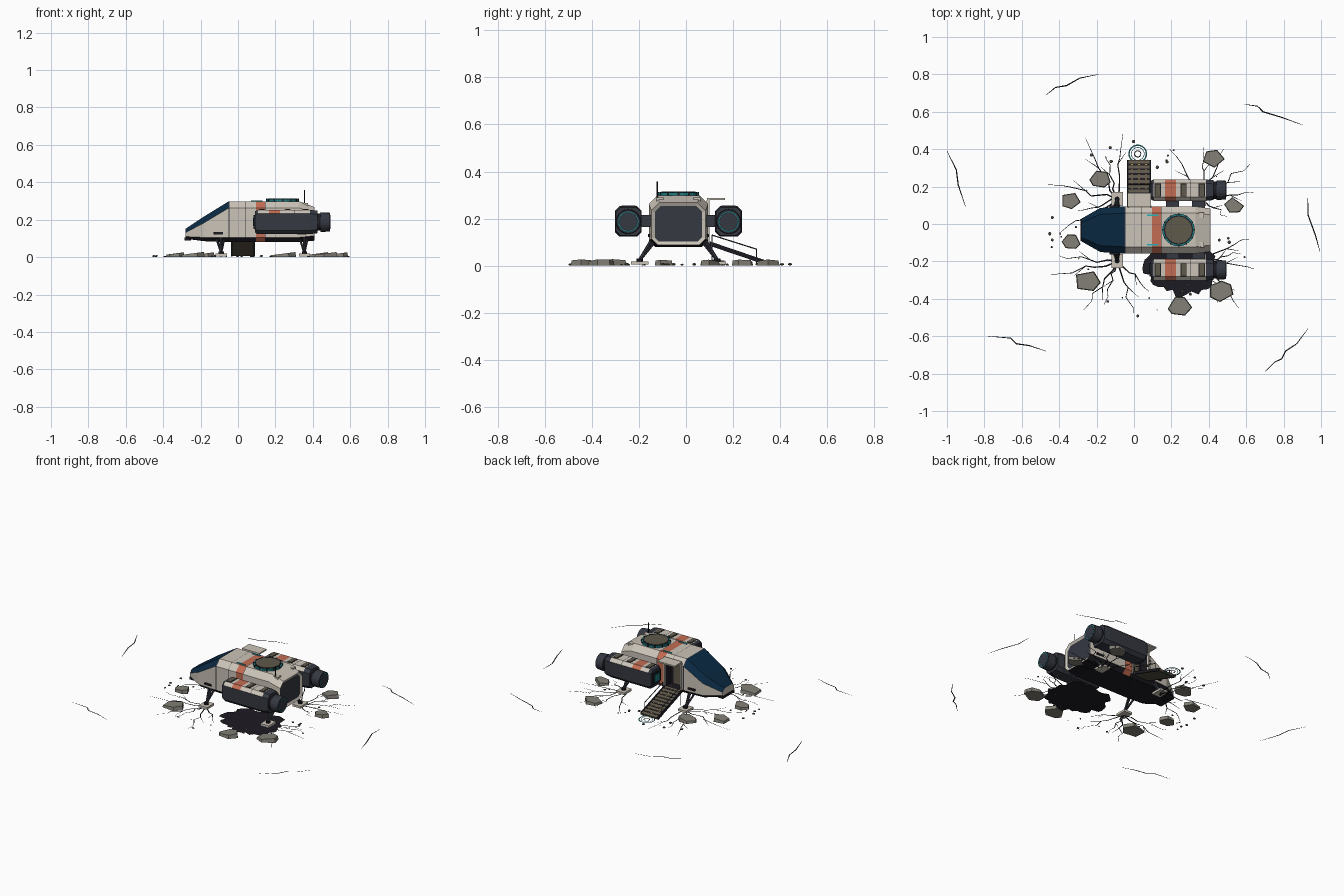
import bpy, bmesh, math, random
from mathutils import Vector, Matrix

random.seed(4)
if "Cube" in bpy.data.objects:
    bpy.data.objects.remove(bpy.data.objects["Cube"])

COLOURS = {
    "cream": (.6, .55, .48), "orange": (.54, .15, .085), "glass": (.003, .022, .055),
    "grey": (.035, .04, .053), "black": (.012, .011, .016), "teal": (.012, .2, .22),
    "olive": (.115, .1, .07), "rock": (.22, .21, .175), "cyan": (.02, .45, .52),
    "yellow": (.45, .24, .04)}
MATS = {}
for name, rgb in COLOURS.items():
    m = bpy.data.materials.new(name)
    m.use_nodes = True
    m.diffuse_color = (*rgb, 1)
    shader = m.node_tree.nodes["Principled BSDF"]
    shader.inputs["Base Color"].default_value = (*rgb, 1)
    shader.inputs["Roughness"].default_value = .8
    MATS[name] = m
MID = -.032  # ship centre line


def finish(bm, name, *mats):
    mesh = bpy.data.meshes.new(name)
    bm.to_mesh(mesh)
    bm.free()
    for m in mats:
        mesh.materials.append(MATS[m])
    ob = bpy.data.objects.new(name, mesh)
    bpy.context.collection.objects.link(ob)
    return ob


def box(name, mat, x, y, z, tilt=0):
    """Box from three (low, high) ranges, tilted about its own x axis."""
    bm = bmesh.new()
    mid = Vector([(a + b) / 2 for a, b in (x, y, z)])
    size = [b - a for a, b in (x, y, z)]
    bmesh.ops.create_cube(bm, size=1, matrix=Matrix.Translation(mid)
                          @ Matrix.Rotation(tilt, 4, "X") @ Matrix.Diagonal((*size, 1)))
    return finish(bm, name, mat)


def rod(name, mat, a, b, r, r_end=None, sides=8):
    a, b = Vector(a), Vector(b)
    bm = bmesh.new()
    turn = (b - a).to_track_quat("Z", "Y").to_matrix().to_4x4()
    bmesh.ops.create_cone(bm, cap_ends=True, segments=sides, radius1=r, radius2=r_end or r,
                          depth=(b - a).length, matrix=Matrix.Translation((a + b) / 2) @ turn)
    return finish(bm, name, mat)


def ring(name, mat, centre, inner, outer, along_x=False):
    bm = bmesh.new()
    loops = []
    for r in (inner, outer):
        loops.append([])
        for i in range(24):
            t = math.tau * i / 24
            u, v = r * math.cos(t), r * math.sin(t)
            offset = Vector((0, u, v) if along_x else (u, v, 0))
            loops[-1].append(bm.verts.new(Vector(centre) + offset))
    for i in range(24):
        j = (i + 1) % 24
        bm.faces.new((loops[0][i], loops[1][i], loops[1][j], loops[0][j]))
    return finish(bm, name, mat)


def loft(sections, cy, rule, inset=0):
    """Chamfered-box sections along x; rule(segment, side) gives the material index."""
    bm = bmesh.new()
    rings = []
    for x, w, lo, hi, ct, cb in sections:
        half = [(w - cb, lo), (w, lo + cb), (w, hi - ct), (w - ct, hi)]
        loop = half + [(-y, z) for y, z in reversed(half)]
        rings.append([bm.verts.new((x, cy + y, z)) for y, z in loop])
    for s in range(len(rings) - 1):
        for k in range(8):
            n = (k + 1) % 8
            f = bm.faces.new((rings[s][k], rings[s][n], rings[s + 1][n], rings[s + 1][k]))
            f.material_index = rule(s, k)
    bm.faces.new(rings[0])
    back = bm.faces.new(rings[-1])
    bmesh.ops.recalc_face_normals(bm, faces=bm.faces)
    if inset:
        bmesh.ops.inset_individual(bm, faces=[back], thickness=inset, depth=-.008)
        back.material_index = 1
    else:
        back.material_index = 1
        bm.faces[:][-2].material_index = 1
    return bm


# Hull: cream shell, dark belly, glass nose, orange band and dark seams
body = (.126, .08, .298, .036, .026)
hull_sections = [(-.282, .06, .098, .15, .02, .012), (-.18, .118, .085, .218, .034, .02),
                 (-.05, *body), (-.045, *body), (.04, *body), (.042, *body), (.095, *body),
                 (.145, *body), (.148, *body), (.33, *body), (.408, .115, .088, .268, .034, .026)]
segments = ["glass", "glass", "grey", "cream", "grey", "cream", "orange", "grey", "cream", "cream"]
HULL = ["cream", "grey", "orange", "glass", "black"]


def hull_rule(s, k):
    if k == 7 or (k in (0, 6) and segments[s] != "orange"):
        return 4
    if segments[s] == "glass":
        return 3 if k in (2, 3, 4) else 0
    return HULL.index(segments[s])


hull = finish(loft(hull_sections, MID, hull_rule, .016), "hull", *HULL)
door_cut = box("door_cutter", "black", (-.03, .086), (.03, .13), (.095, .262))
door_cut.hide_render = True
door_cut.display_type = "WIRE"
cut = hull.modifiers.new("doorway", "BOOLEAN")
cut.operation, cut.object, cut.material_mode = "DIFFERENCE", door_cut, "TRANSFER"
box("nose_bumper", "black", (-.286, -.25), (MID - .06, MID + .06), (.088, .104))

# Doorway canopy, trim and inner wall
box("door_canopy", "cream", (-.035, .09), (.09, .165), (.279, .288))
box("inner_door", "olive", (-.01, .066), (.031, .036), (.1, .25))
for x in (-.036, .086):
    box("door_jamb", "cream", (x, x + .008), (.088, .1), (.09, .278))

# Roof hatch, markers and aerial
hub = Vector((.238, MID, 0))
for name, mat, r, top in (("hatch_rim", "teal", .087, .31), ("hatch_seal", "black", .078, .312),
                          ("hatch_lid", "olive", .072, .314)):
    rod(name, mat, hub + Vector((0, 0, .294)), hub + Vector((0, 0, top)), r, sides=24)
for i in range(12):
    t = math.tau * i / 12
    p = hub + Vector((math.cos(t) * .084, math.sin(t) * .084, 0))
    box("hatch_clamp", "black", (p.x - .004, p.x + .004), (p.y - .004, p.y + .004), (.296, .312))
for y in (MID - .078, MID + .078):
    box("roof_marker", "cyan", (.07, .13), (y - .004, y + .004), (.297, .302))
    box("roof_vent", "cream", (.335, .375), (y - .015, y + .015), (.27, .29))
rod("aerial", "black", (.355, -.122, .26), (.355, -.122, .358), .0025, sides=6)

# Engine pods with striped shells, slots, intake and nozzle
pod_x = (.09, .105, .165, .225, .3, .303, .385, .425)
pod_mats = [1, 0, 2, 0, 1, 0, 1]
for side in (-1, 1):
    cy = MID + side * .213
    sections = [(x, w, .188 - h, .188 + h, .02, .02) for x, w, h in
                zip(pod_x, [.05] + [.057] * 6 + [.053], [.056] + [.065] * 6 + [.06])]
    pod = loft(sections, cy, lambda s, k: pod_mats[s] if k in (2, 3, 4) else 1)
    finish(pod, "engine_pod", "cream", "grey", "orange")
    for x in (.127, .265, .363):
        box("pod_slot", "black", (x - .017, x + .017), (cy - .035, cy + .035), (.25, .254))
        box("slot_grille", "olive", (x - .012, x + .012), (cy - .03, cy + .03), (.25, .256))
    box("intake", "black", (.084, .092), (cy - .036, cy + .036), (.15, .224))
    box("intake_glow", "teal", (.081, .086), (cy - .024, cy + .024), (.165, .21))
    rod("nozzle_collar", "black", (.42, cy, .187), (.445, cy, .187), .046, sides=20)
    rod("nozzle", "grey", (.44, cy, .187), (.492, cy, .187), .053, .05, sides=20)
    rod("nozzle_core", "black", (.48, cy, .187), (.493, cy, .187), .044, sides=20)
    rod("nozzle_plug", "grey", (.485, cy, .187), (.4935, cy, .187), .037, sides=20)
    ring("nozzle_glow", "teal", (.4942, cy, .187), .039, .043, True)
    ys = sorted((MID + side * .11, MID + side * .17))
    for x in (.17, .31):
        box("pod_pylon", "grey", (x, x + .07), ys, (.165, .215))

# Landing legs
for x in (-.09, .355):
    for side in (-1, 1):
        foot = Vector((x, MID + side * .165, .022))
        for dx in (-.03, .02):
            rod("leg_strut", "grey", (x + dx, MID + side * .09, .115), foot, .006)
        rod("leg_piston", "grey", (x, MID + side * .1, .13), foot, .008)
        rod("ankle", "black", foot - Vector((0, 0, .008)), foot + Vector((0, 0, .008)), .014)
        box("foot_pad", "cream", (x - .03, x + .03), (foot.y - .037, foot.y + .037), (.004, .018))
        wall = sorted((MID + side * .12, MID + side * .13))
        box("leg_hinge", "black", (x - .04, x + .01), wall, (.122, .134))

# Boarding ramp with treads and handrail
slope = math.atan2(-.085, .25)
box("ramp", "olive", (-.035, .088), (.083, .347), (.047, .06), slope)
for x in (-.037, .083):
    box("ramp_edge", "black", (x, x + .007), (.083, .347), (.046, .064), slope)
for i in range(9):
    y = .11 + i * .026
    z = .1 - (y - .09) * .34
    box("ramp_tread", "black", (-.03, .083), (y - .005, y + .005), (z, z + .004), slope)
    for x in (-.015, .022, .06):
        box("tread_mark", "yellow", (x, x + .01), (y - .002, y + .002), (z + .001, z + .005), slope)
box("ramp_lip", "yellow", (-.03, .083), (.313, .319), (.021, .0255), slope)
for x in (-.035, .088):
    rod("handrail", "grey", (x, .11, .13), (x, .3, .07), .0025, sides=6)
    for y, top in ((.11, .13), (.3, .07)):
        rod("rail_post", "grey", (x, y, .01), (x, y, top), .0025, sides=6)
ring("landing_ring", "teal", (.02, .375, .006), .043, .05)
ring("landing_inner_ring", "cyan", (.02, .375, .006), .033, .036)
ring("landing_mark", "black", (.02, .375, .006), .014, .019)

# Scorched ground
bm = bmesh.new()
rim = []
for i in range(44):
    t = math.tau * i / 44
    r = random.uniform(.84, 1.1)
    rim.append(bm.verts.new((.255 + .2 * r * math.cos(t), -.215 + .165 * r * math.sin(t), .003)))
bm.faces.new(rim)
finish(bm, "scorch_mark", "black")


# Ground cracks: tapering ribbons
def ribbon(bm, pts, widths):
    rows = []
    for i, p in enumerate(pts):
        d = (pts[min(i + 1, len(pts) - 1)] - pts[max(i - 1, 0)]).normalized()
        side = Vector((-d.y, d.x, 0)) * widths[i] / 2
        rows.append([bm.verts.new(p + side), bm.verts.new(p - side)])
    for a, b in zip(rows, rows[1:]):
        bm.faces.new((a[0], a[1], b[1], b[0]))


bm = bmesh.new()
far_cracks = [
    [(-.47, .69), (-.42, .73), (-.36, .74), (-.29, .78), (-.19, .8)],
    [(.59, .64), (.66, .63), (.69, .6), (.79, .57), (.9, .53)],
    [(-1, .39), (-.95, .29), (-.94, .21), (-.9, .09)],
    [(.93, .14), (.93, .05), (.97, -.06), (.995, -.15)],
    [(-.78, -.6), (-.66, -.61), (-.63, -.64), (-.56, -.65), (-.47, -.68)],
    [(.93, -.56), (.87, -.64), (.81, -.68), (.79, -.72), (.75, -.74), (.7, -.79)]]
for path in far_cracks:
    n = len(path)
    ribbon(bm, [Vector((*p, .002)) for p in path],
           [.002 + .005 * math.sin(math.pi * i / (n - 1)) for i in range(n)])
foot_cracks = {
    (-.09, .13): [(-.26, .46), (-.15, .4), (-.06, .48), (-.46, .21), (-.3, .07), (-.4, -.05)],
    (-.09, -.2): [(-.4, -.17), (-.45, -.27), (-.27, -.46), (-.16, -.43), (0, -.51), (.08, -.36)],
    (.36, .13): [(.19, .4), (.37, .41), (.48, .4), (.62, .32), (.64, .17), (.5, .04)],
    (.36, -.2): [(.64, -.24), (.56, -.45), (.57, -.16), (.45, -.42), (.2, -.42), (.62, -.08)]}
for start, ends in foot_cracks.items():
    for end in ends:
        a, b = Vector((*start, .004)), Vector((*end, .004))
        pts = [a.lerp(b, i / 6) for i in range(7)]
        for p in pts[1:-1]:
            p += Vector((random.uniform(-1, 1), random.uniform(-1, 1), 0)) * .016
        ribbon(bm, pts, [.009 - .0012 * i for i in range(7)])
        twig = pts[3] + (b - a).normalized().cross(Vector((0, 0, random.choice((-1, 1))))) * .04
        ribbon(bm, [pts[3], (pts[3] + twig) / 2 + (b - a) * .1, twig + (b - a) * .2], [.004, .003, .001])
finish(bm, "ground_cracks", "black")

# Broken slabs and pebbles
for x, y, r in [(.425, .35, .056), (-.18, .24, .055), (-.34, .125, .052), (.535, .1, .05),
                (-.335, -.095, .048), (-.25, -.305, .068), (.245, -.44, .062), (.465, -.36, .065)]:
    bm = bmesh.new()
    n = random.choice((5, 6))
    spin = random.random()
    rows = [[], []]
    for i in range(n):
        t = math.tau * (i + spin + random.uniform(-.25, .25)) / n
        u, v = math.cos(t) * r * 1.08, math.sin(t) * r * .88
        rows[0].append(bm.verts.new((x + u, y + v, 0)))
        rows[1].append(bm.verts.new((x + u * .92, y + v * .92, .019 + u * .12)))
    for i in range(n):
        j = (i + 1) % n
        bm.faces.new((rows[0][i], rows[0][j], rows[1][j], rows[1][i]))
    bm.faces.new(rows[1])
    bm.faces.new(rows[0][::-1])
    finish(bm, "rock_slab", "rock")
bm = bmesh.new()
for i in range(48):
    t, d, r = random.uniform(0, math.tau), random.uniform(.38, .55), random.uniform(.003, .011)
    spot = Matrix.Translation((.08 + d * math.cos(t), -.03 + d * .88 * math.sin(t), r * .6))
    bmesh.ops.create_icosphere(bm, subdivisions=1, radius=r, matrix=spot @ Matrix.Diagonal((1, 1, .6, 1)))
finish(bm, "pebbles", "olive")
